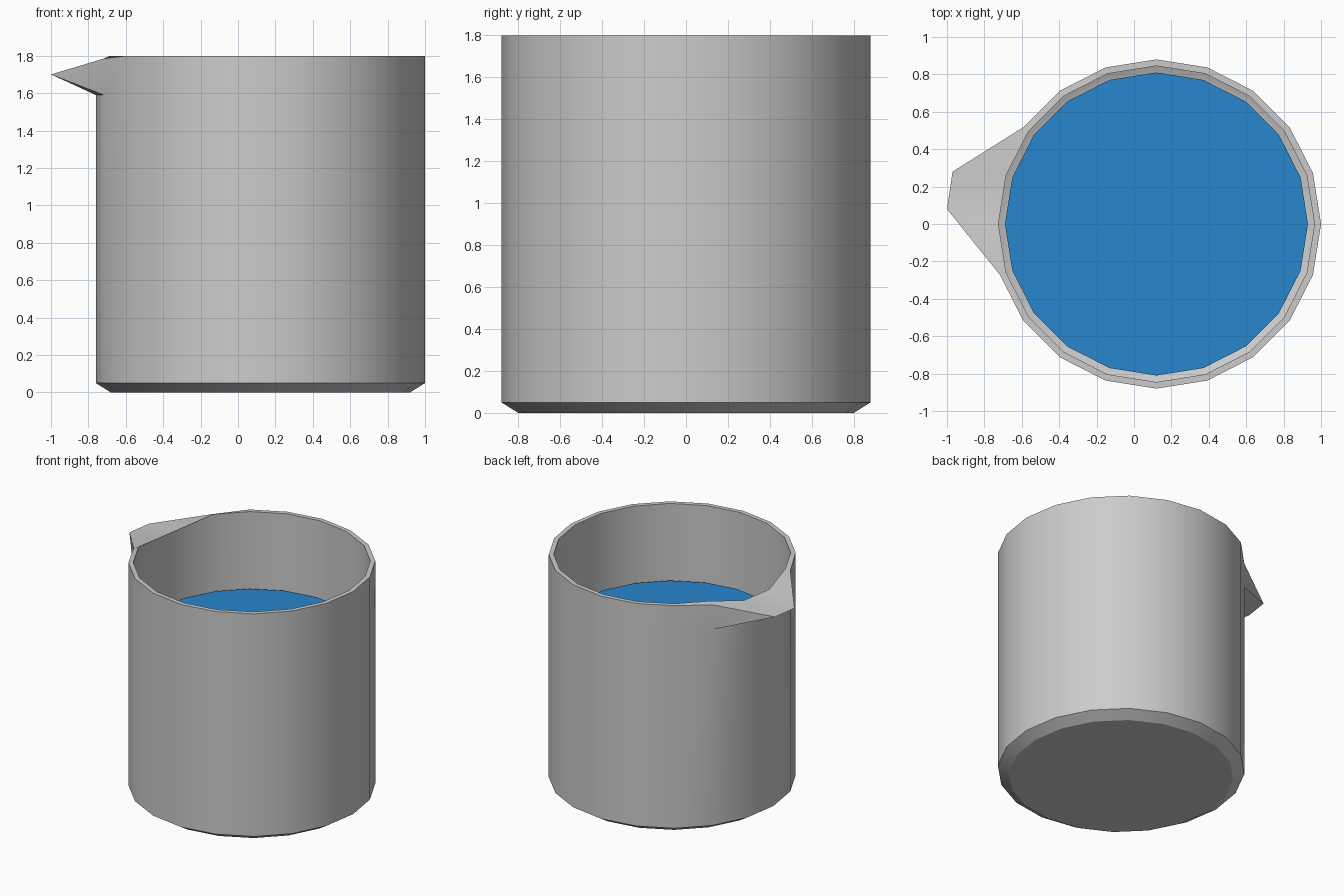
import bpy, bmesh
from math import cos, sin, tau, radians

if "Cube" in bpy.data.objects:
    bpy.data.objects.remove(bpy.data.objects["Cube"])

SIDES = 20
CX = 0.12  # body axis, shifted because the spout sticks out to -x


def make_rings(bm, profile):
    """Lathe an open (radius, z) profile and cap both ends."""
    rings = [[bm.verts.new((CX + r * cos(tau * i / SIDES), r * sin(tau * i / SIDES), z))
              for i in range(SIDES)] for r, z in profile]
    walls = []
    for a, b in zip(rings, rings[1:]):
        walls.append([bm.faces.new((a[i], a[(i + 1) % SIDES], b[(i + 1) % SIDES], b[i]))
                      for i in range(SIDES)])
    bm.faces.new(rings[0][::-1])
    bm.faces.new(rings[-1])
    return rings, walls


def finish(bm, name):
    bmesh.ops.recalc_face_normals(bm, faces=bm.faces)
    mesh = bpy.data.meshes.new(name)
    bm.to_mesh(mesh)
    bm.free()
    ob = bpy.data.objects.new(name, mesh)
    bpy.context.collection.objects.link(ob)
    bpy.ops.object.select_all(action='DESELECT')
    ob.select_set(True)
    bpy.context.view_layer.objects.active = ob
    bpy.ops.object.shade_smooth_by_angle(angle=radians(30))
    return ob


# Beaker: chamfered base, outer wall, thin rim, inner wall and floor
bm = bmesh.new()
rings, walls = make_rings(bm, [(0.80, 0), (0.88, 0.05), (0.88, 1.59), (0.88, 1.80),
                               (0.845, 1.80), (0.845, 0.07), (0.77, 0.035)])
low, rim, inner = rings[2], rings[3], rings[4]

# Dip the rim where liquid pours out
for i in (9, 10):
    rim[i].co.z = 1.735
    inner[i].co.z = 1.745
for i in (8, 11):
    rim[i].co.z = 1.785

# Spout: swap three wall panels for a wedge drawn out to a thin lip
bmesh.ops.delete(bm, geom=walls[2][8:11], context='FACES_ONLY')
tip_a = bm.verts.new((-0.97, 0.28, 1.70))
tip_b = bm.verts.new((-1.00, 0.08, 1.70))
for edge in (rim, low):
    bm.faces.new((edge[8], edge[9], tip_a))
    bm.faces.new((edge[9], edge[10], tip_b, tip_a))
    bm.faces.new((edge[10], edge[11], tip_b))
bm.faces.new((rim[8], low[8], tip_a))
bm.faces.new((rim[11], low[11], tip_b))
finish(bm, "beaker")

# Liquid inside, slightly smaller than the inner wall
bm = bmesh.new()
make_rings(bm, [(0.74, 0.06), (0.81, 0.10), (0.81, 1.21)])
liquid = finish(bm, "liquid")
blue = bpy.data.materials.new("blue_liquid")
blue.diffuse_color = (0.02, 0.24, 0.61, 1)
blue.use_nodes = True
blue.node_tree.nodes["Principled BSDF"].inputs["Base Color"].default_value = blue.diffuse_color
liquid.data.materials.append(blue)
